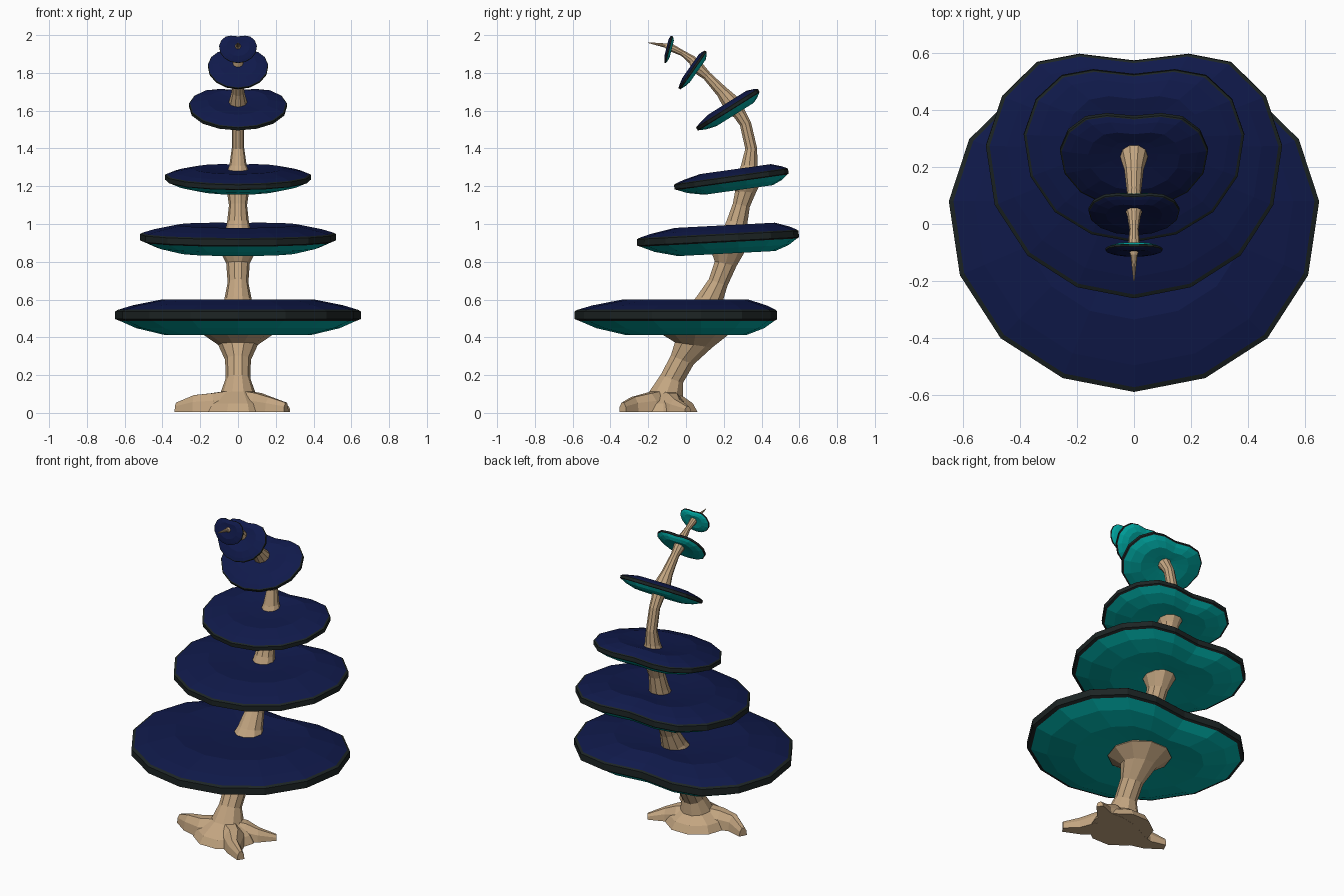
import bpy, bmesh, math
from mathutils import Vector, Matrix

if "Cube" in bpy.data.objects:
    bpy.data.objects.remove(bpy.data.objects["Cube"])


def material(name, rgb):
    m = bpy.data.materials.new(name)
    m.diffuse_color = (*rgb, 1)
    m.use_nodes = True
    m.node_tree.nodes["Principled BSDF"].inputs["Base Color"].default_value = m.diffuse_color
    return m


BARK = material("bark", (0.55, 0.38, 0.22))
NAVY = material("cap_top", (0.005, 0.010, 0.070))
BLACK = material("cap_rim", (0.012, 0.018, 0.018))
TEAL = material("cap_underside", (0.0, 0.42, 0.39))


def loft(name, rings, mats, bands=None):
    """Join rings of points with quads, close both ends, one material per band."""
    bm = bmesh.new()
    rows = [[bm.verts.new(p) for p in ring] for ring in rings]
    n = len(rows[0])
    for k, (a, b) in enumerate(zip(rows, rows[1:])):
        for i in range(n):
            j = (i + 1) % n
            f = bm.faces.new((a[i], a[j], b[j], b[i]))
            f.material_index = bands[k] if bands else 0
    bm.faces.new(rows[0][::-1]).material_index = bands[0] if bands else 0
    bm.faces.new(rows[-1]).material_index = bands[-1] if bands else 0
    bmesh.ops.recalc_face_normals(bm, faces=bm.faces)
    me = bpy.data.meshes.new(name)
    bm.to_mesh(me)
    bm.free()
    ob = bpy.data.objects.new(name, me)
    bpy.context.collection.objects.link(ob)
    for m in mats:
        me.materials.append(m)
    return ob


# Trunk: y, z, radius, tilt of the ring towards the front (degrees)
trunk = [(-.12, .005, .19, 0), (-.12, .05, .165, 0), (-.105, .10, .095, -8),
         (-.075, .18, .066, -20), (-.02, .28, .068, -22), (.04, .36, .105, -8),
         (.05, .415, .185, 0), (.08, .50, .12, 0), (.125, .60, .073, -15),
         (.17, .69, .055, -20), (.21, .79, .062, -12), (.225, .855, .095, 3),
         (.25, .95, .07, 3), (.27, 1.01, .058, -8), (.293, 1.10, .048, -12),
         (.315, 1.17, .058, -5), (.322, 1.21, .08, 8), (.335, 1.31, .046, 0),
         (.345, 1.40, .033, 4), (.315, 1.53, .032, 16), (.285, 1.58, .036, 30),
         (.24, 1.64, .05, 36), (.19, 1.70, .034, 42), (.11, 1.785, .025, 46),
         (.06, 1.83, .036, 52), (.03, 1.87, .024, 56), (-.02, 1.905, .016, 66),
         (-.08, 1.935, .022, 74), (-.11, 1.945, .012, 76), (-.20, 1.96, .002, 80)]
rings = []
for y, z, r, tilt in trunk:
    rot = Matrix.Rotation(math.radians(tilt), 3, 'X')
    rings.append([Vector((0, y, z)) + rot @ Vector((r * math.cos(a), r * math.sin(a), 0))
                  for a in (math.tau * i / 10 for i in range(10))])
loft("trunk", rings, [BARK])


# Three kinked roots with flat undersides
def root(name, path):
    rings = []
    for i, (x, y, w, h) in enumerate(path):
        a, b = path[max(i - 1, 0)], path[min(i + 1, len(path) - 1)]
        side = Vector((a[1] - b[1], b[0] - a[0], 0)).normalized()
        rings.append([Vector((x, y, z * h + .004)) + side * w * s for s, z in
                      ((-1, 0), (-.85, .6), (-.35, 1), (.35, 1), (.85, .6), (1, 0))])
    loft(name, rings, [BARK])


root("root_left", [(0, -.12, .10, .12), (-.14, -.16, .07, .10),
                   (-.23, -.155, .045, .09), (-.325, -.11, .025, .05)])
root("root_front", [(0, -.12, .10, .12), (.11, -.20, .07, .10),
                    (.17, -.28, .04, .08), (.255, -.335, .022, .05)])
root("root_right", [(0, -.12, .10, .12), (.11, -.07, .07, .10),
                    (.18, -.05, .045, .07), (.265, .01, .02, .03)])

# Kidney outline of a cap (right half, mirrored), notch at the back
half = [(0, -1.03), (.385, -.955), (.72, -.74), (.94, -.40), (1, 0),
        (.89, .335), (.655, .565), (.37, .62), (0, .575)]
outline = half + [(-x, y) for x, y in half[-2:0:-1]]

# Cap section from underside centre over the rim to the top: scale, height
section = [(.06, -.125), (.30, -.145), (.60, -.16), (.83, -.105), (.965, -.045),
           (1, -.032), (1, .032), (.975, .045), (.86, .08), (.62, .128),
           (.32, .105), (.06, .095)]
bands = [2, 2, 2, 2, 1, 1, 1, 0, 0, 0, 0]

# Caps: y, z, half width, depth factor, tilt
caps = [(.08, .517, .65, 1, 0), (.275, .930, .52, 1, 3), (.315, 1.248, .387, .955, 8),
        (.262, 1.630, .26, .90, 32), (.052, 1.840, .16, .92, 55), (-.088, 1.942, .10, .90, 76)]
for n, (y, z, w, d, tilt) in enumerate(caps, 1):
    rot = Matrix.Rotation(math.radians(tilt), 3, 'X')
    rings = [[Vector((0, y, z)) + rot @ Vector((px * s * w, py * s * w * d, h * w))
              for px, py in outline] for s, h in section]
    loft(f"cap_{n}", rings, [NAVY, BLACK, TEAL], bands)
